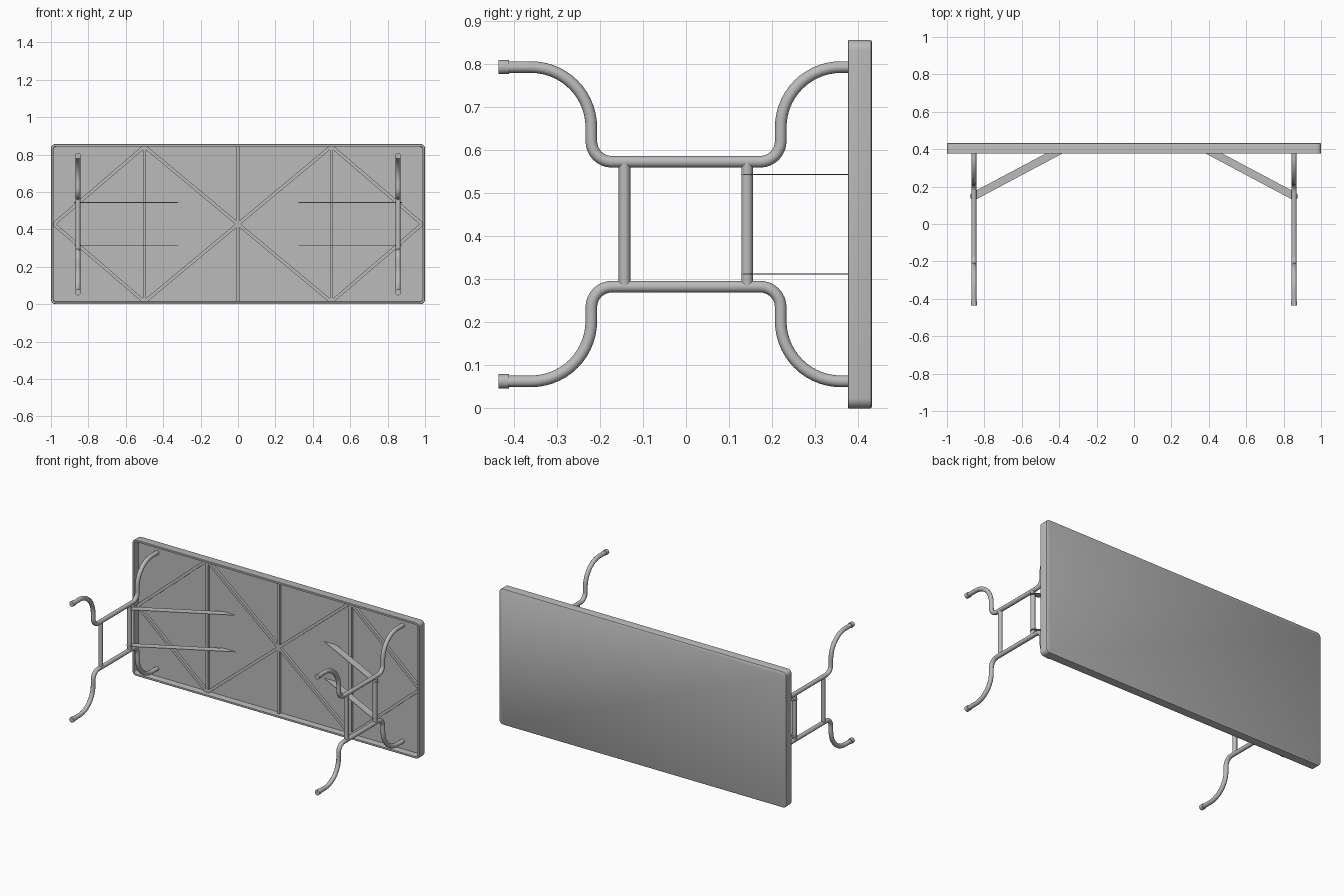
import bpy, bmesh
from math import sin, cos, pi, radians
from mathutils import Vector

cube = bpy.data.objects.get("Cube")
if cube:
    bpy.data.objects.remove(cube, do_unlink=True)

grey = bpy.data.materials.new("light grey")
grey.use_nodes = True
colour = (0.5, 0.5, 0.5, 1)
grey.diffuse_color = colour
grey.node_tree.nodes["Principled BSDF"].inputs["Base Color"].default_value = colour

MID = 0.428          # height of the table's centre line
PANEL = 0.417        # underside of the recessed panel
BACK, FRONT = 0.432, 0.376
LEG_X = 0.856
TUBE = 0.0135


def finish(obj, smooth=True):
    obj.data.materials.append(grey)
    bpy.ops.object.select_all(action='DESELECT')
    obj.select_set(True)
    bpy.context.view_layer.objects.active = obj
    if smooth:
        bpy.ops.object.shade_smooth_by_angle(angle=radians(35))
    return obj


def mesh_object(name, bm, smooth=True):
    bmesh.ops.recalc_face_normals(bm, faces=bm.faces)
    mesh = bpy.data.meshes.new(name)
    bm.to_mesh(mesh)
    bm.free()
    obj = bpy.data.objects.new(name, mesh)
    bpy.context.collection.objects.link(obj)
    return finish(obj, smooth)


def arc(cx, cy, r, start, end, steps):
    angles = [radians(start + (end - start) * i / steps) for i in range(steps + 1)]
    return [(cx + r * cos(a), cy + r * sin(a)) for a in angles]


def rounded_ring(bm, inset, y):
    hx, hz, r = 1 - inset, MID - inset, 0.024 - inset * 0.8
    points = []
    for sx, sz, start in ((1, 1, 0), (-1, 1, 90), (-1, -1, 180), (1, -1, 270)):
        points += arc(sx * (hx - r), sz * (hz - r), r, start, start + 90, 6)
    return [bm.verts.new((x, y, MID + z)) for x, z in points]


def tube(name, points, radius=TUBE):
    curve = bpy.data.curves.new(name, 'CURVE')
    curve.dimensions = '3D'
    curve.bevel_depth = radius
    curve.bevel_resolution = 4
    curve.use_fill_caps = True
    spline = curve.splines.new('POLY')
    spline.points.add(len(points) - 1)
    for p, co in zip(spline.points, points):
        p.co = (*co, 1)
    obj = bpy.data.objects.new(name, curve)
    bpy.context.collection.objects.link(obj)
    bpy.ops.object.select_all(action='DESELECT')
    obj.select_set(True)
    bpy.context.view_layer.objects.active = obj
    bpy.ops.object.convert(target='MESH')
    return finish(bpy.context.object)


# Table top: a shallow tray with rounded corners and a thin rim
bm = bmesh.new()
rings = [rounded_ring(bm, i, y) for i, y in (
    (0.004, BACK), (0.001, BACK - 0.002), (0, BACK - 0.005),
    (0, FRONT + 0.002), (0.002, FRONT), (0.012, FRONT), (0.014, PANEL))]
for a, b in zip(rings, rings[1:]):
    for i in range(len(a)):
        j = (i + 1) % len(a)
        bm.faces.new((a[i], a[j], b[j], b[i]))
bm.faces.new(rings[0])
bm.faces.new(rings[-1])
mesh_object("table_top", bm)


# Stiffening ribs under the top
def rib(name, start, end, width=0.018, depth=0.016):
    a, b = Vector((start[0], 0, start[1])), Vector((end[0], 0, end[1]))
    along = (b - a).normalized()
    side = Vector((-along.z, 0, along.x)) * width / 2
    bm = bmesh.new()
    foot = [bm.verts.new(p + Vector((0, PANEL + 0.003, MID)))
            for p in (a - side, b - side, b + side, a + side)]
    face = bm.faces.new(foot)
    top = bmesh.ops.extrude_face_region(bm, geom=[face])["geom"]
    bmesh.ops.translate(bm, vec=(0, -depth - 0.003, 0),
                        verts=[v for v in top if isinstance(v, bmesh.types.BMVert)])
    mesh_object(name, bm, False)


EDGE = MID - 0.012
for x, name in ((-0.5, "right"), (0, "middle"), (0.5, "left")):
    rib(name + "_cross_rib", (x, -EDGE), (x, EDGE))
for sx in (-1, 1):
    for sz in (-1, 1):
        rib("inner_diagonal_rib", (0, 0), (sx * 0.5, sz * EDGE))
        rib("outer_diagonal_rib", (sx * 0.5, sz * EDGE), (sx * 0.985, 0))

# Half of a leg tube in (y, height above centre), from the foot to the middle
half = [(-0.43, 0.365)]
half += arc(-0.36, 0.225, 0.14, 90, 0, 14)
half += arc(-0.172, 0.193, 0.048, 180, 270, 8)
other = [(-y, z) for y, z in reversed(half)]
other[-1] = (PANEL + 0.004, other[-1][1])
leg_path = half + other

for sx, side in ((-1, "right"), (1, "left")):
    x = sx * LEG_X
    for sz, level in ((-1, "lower"), (1, "upper")):
        name = side + "_" + level
        tube(name + "_leg", [(x, y, MID + sz * z) for y, z in leg_path])
        z = MID + sz * 0.365
        tube(name + "_foot_cap", [(x, -0.435, z), (x, -0.411, z)], 0.0165)

        # Flat brace: rounded at the leg, cut off flush with the panel
        tilt, r = 28, 0.021
        slope = sin(radians(tilt)) / cos(radians(tilt))
        outline = arc(-LEG_X, 0.149, r, 90 + tilt, 270 + tilt, 10)
        for px, py in (outline[-1], outline[0]):
            outline.append((px + (PANEL + 0.001 - py) / slope, PANEL + 0.001))
        bm = bmesh.new()
        z = MID + sz * 0.1155
        face = bm.faces.new([bm.verts.new((-sx * px, py, z - 0.0015)) for px, py in outline])
        top = bmesh.ops.extrude_face_region(bm, geom=[face])["geom"]
        bmesh.ops.translate(bm, vec=(0, 0, 0.003),
                            verts=[v for v in top if isinstance(v, bmesh.types.BMVert)])
        mesh_object(name + "_brace", bm, False)
    for y, place in ((-0.143, "front"), (0.142, "back")):
        tube(side + "_" + place + "_crossbar",
             [(x, y, MID - 0.145), (x, y, MID + 0.145)])
